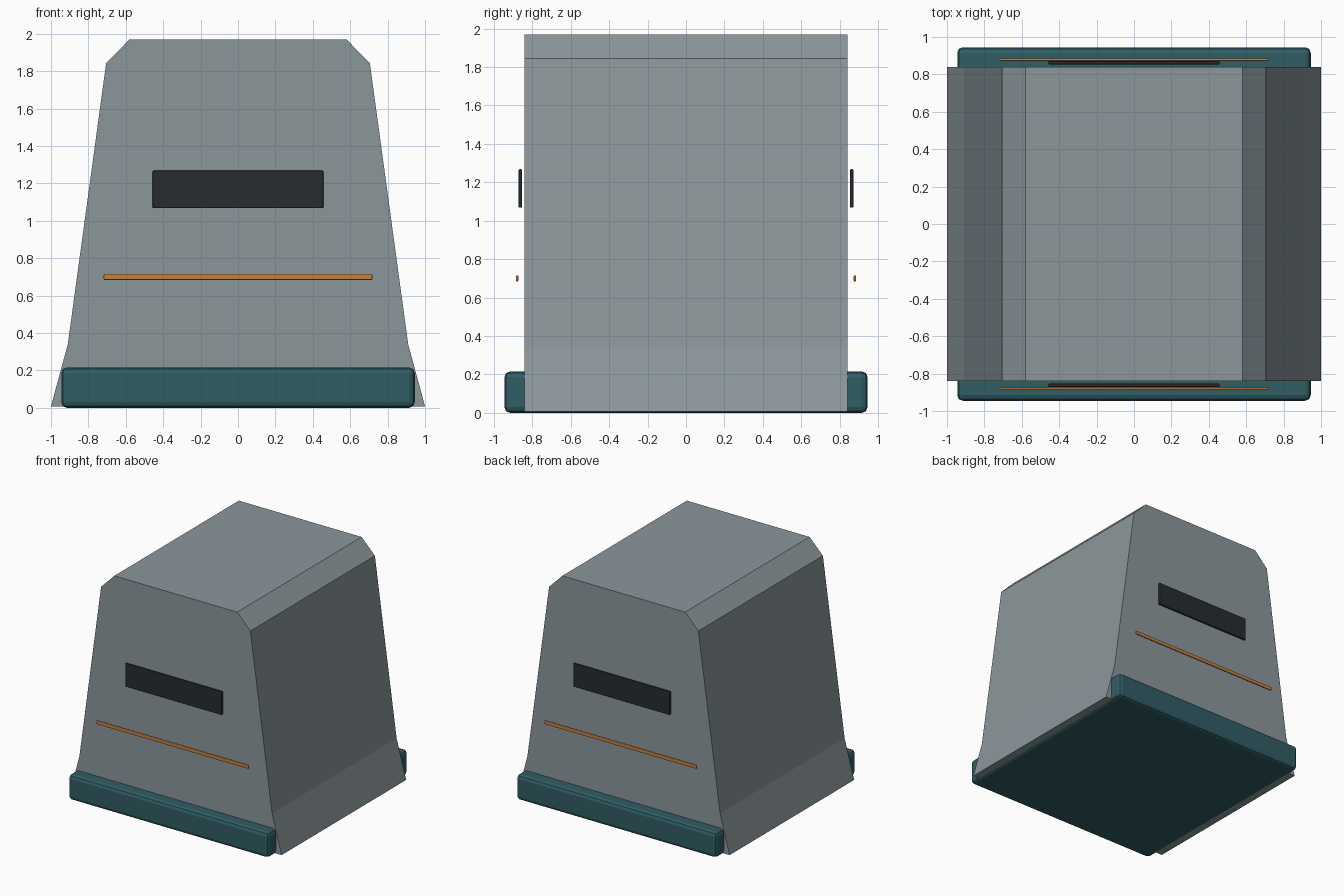
import bpy, bmesh

if "Cube" in bpy.data.objects:
    bpy.data.objects.remove(bpy.data.objects["Cube"])


def material(name, color):
    m = bpy.data.materials.new(name)
    m.diffuse_color = (*color, 1)
    m.use_nodes = True
    m.node_tree.nodes["Principled BSDF"].inputs["Base Color"].default_value = m.diffuse_color
    return m


def block(name, center, size, bevel, segments, mat):
    bpy.ops.mesh.primitive_cube_add(size=1, location=center)
    ob = bpy.context.object
    ob.name = name
    ob.scale = size
    bpy.ops.object.transform_apply(location=False, rotation=False, scale=True)
    mod = ob.modifiers.new("bevel", "BEVEL")
    mod.width = bevel
    mod.segments = segments
    ob.data.materials.append(mat)
    return ob


teal = material("teal", (0.03, 0.11, 0.13))
black = material("black", (0.02, 0.025, 0.03))
orange = material("orange", (0.55, 0.22, 0.05))
grey = material("grey", (0.26, 0.31, 0.33))

# Tapered body: half profile mirrored in x, extruded along y
half = [(1.0, 0.008), (0.91, 0.34), (0.705, 1.843), (0.58, 1.97)]
profile = half + [(-x, z) for x, z in reversed(half)]
depth = 0.84
bm = bmesh.new()
face = bm.faces.new([bm.verts.new((x, -depth, z)) for x, z in profile])
ext = bmesh.ops.extrude_face_region(bm, geom=[face], use_keep_orig=True)
moved = [v for v in ext["geom"] if isinstance(v, bmesh.types.BMVert)]
bmesh.ops.translate(bm, verts=moved, vec=(0, 2 * depth, 0))
bmesh.ops.recalc_face_normals(bm, faces=bm.faces)
mesh = bpy.data.meshes.new("body")
bm.to_mesh(mesh)
bm.free()
body = bpy.data.objects.new("body", mesh)
bpy.context.collection.objects.link(body)
mesh.materials.append(grey)

# Base plinth
block("base", (0, 0, 0.108), (1.89, 1.89, 0.216), 0.03, 2, teal)

# Dark panel and trim strip on both ends
for side, s in (("front", -1), ("back", 1)):
    block(side + "_panel", (0, s * 0.862, 1.168), (0.914, 0.019, 0.2), 0.006, 2, black)
    block(side + "_trim", (0, s * 0.879, 0.7), (1.436, 0.013, 0.032), 0.005, 2, orange)
